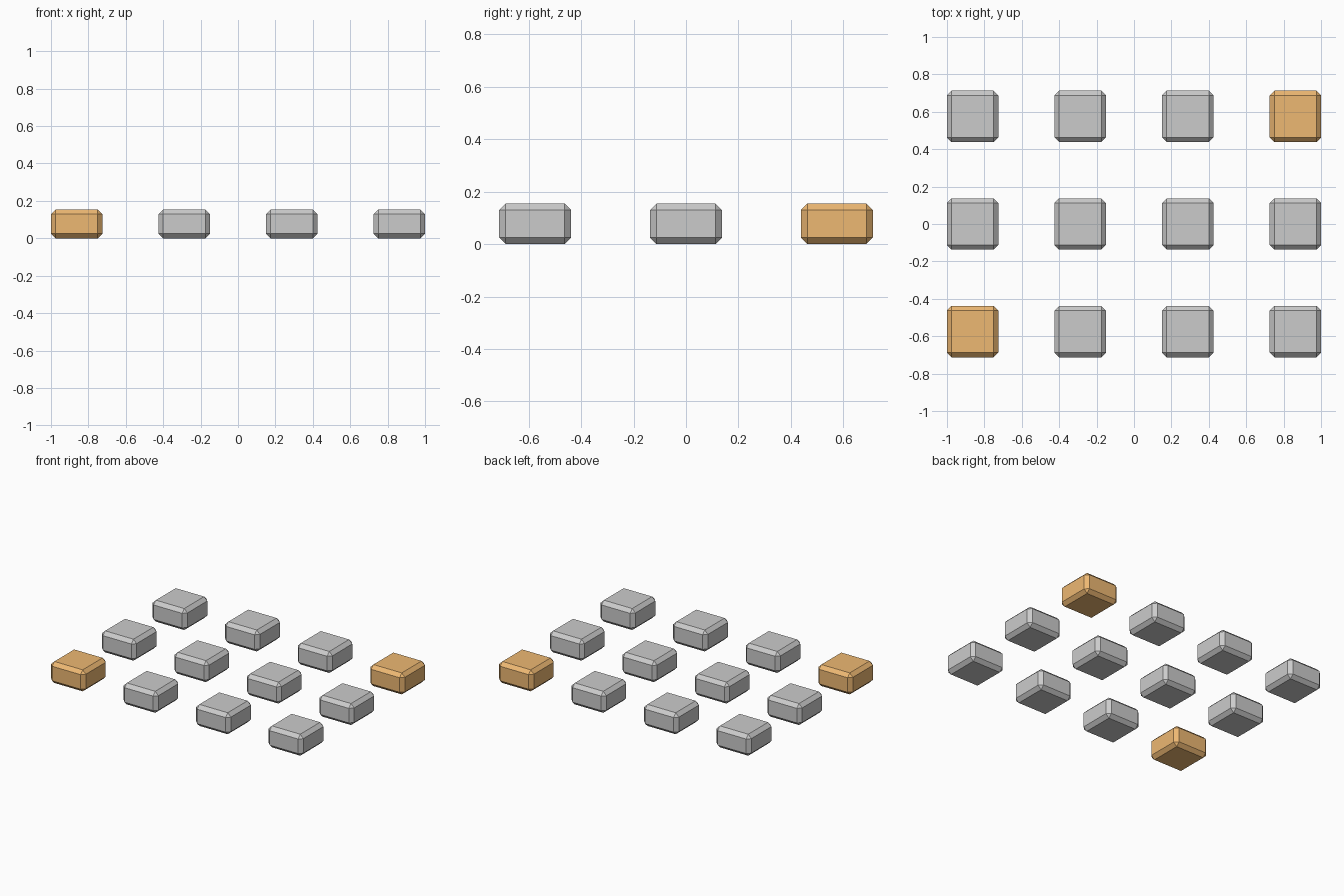
import bpy

if "Cube" in bpy.data.objects:
    bpy.data.objects.remove(bpy.data.objects["Cube"])

PITCH = 0.575
SIZE = 0.275
HEIGHT = 0.154
BEVEL = 0.025

orange = bpy.data.materials.new("orange")
orange.diffuse_color = (0.85, 0.48, 0.17, 1)
orange.use_nodes = True
orange.node_tree.nodes["Principled BSDF"].inputs["Base Color"].default_value = orange.diffuse_color


# Block with chamfered edges, resting on the floor
def block(name, x, y, mat=None):
    bpy.ops.mesh.primitive_cube_add(size=1, location=(x, y, HEIGHT / 2))
    ob = bpy.context.object
    ob.name = name
    ob.scale = (SIZE, SIZE, HEIGHT)
    bpy.ops.object.transform_apply(location=False, rotation=False, scale=True)
    bevel = ob.modifiers.new("chamfer", 'BEVEL')
    bevel.width = BEVEL
    bevel.segments = 1
    if mat:
        ob.data.materials.append(mat)
    return ob


# Grid of four columns by three rows, two opposite corners highlighted
for row in range(3):
    for col in range(4):
        corner = (col, row) in ((0, 0), (3, 2))
        kind = "corner_block" if corner else "block"
        block(f"{kind}_{row + 1}_{col + 1}", (col - 1.5) * PITCH,
              (row - 1) * PITCH, orange if corner else None)
